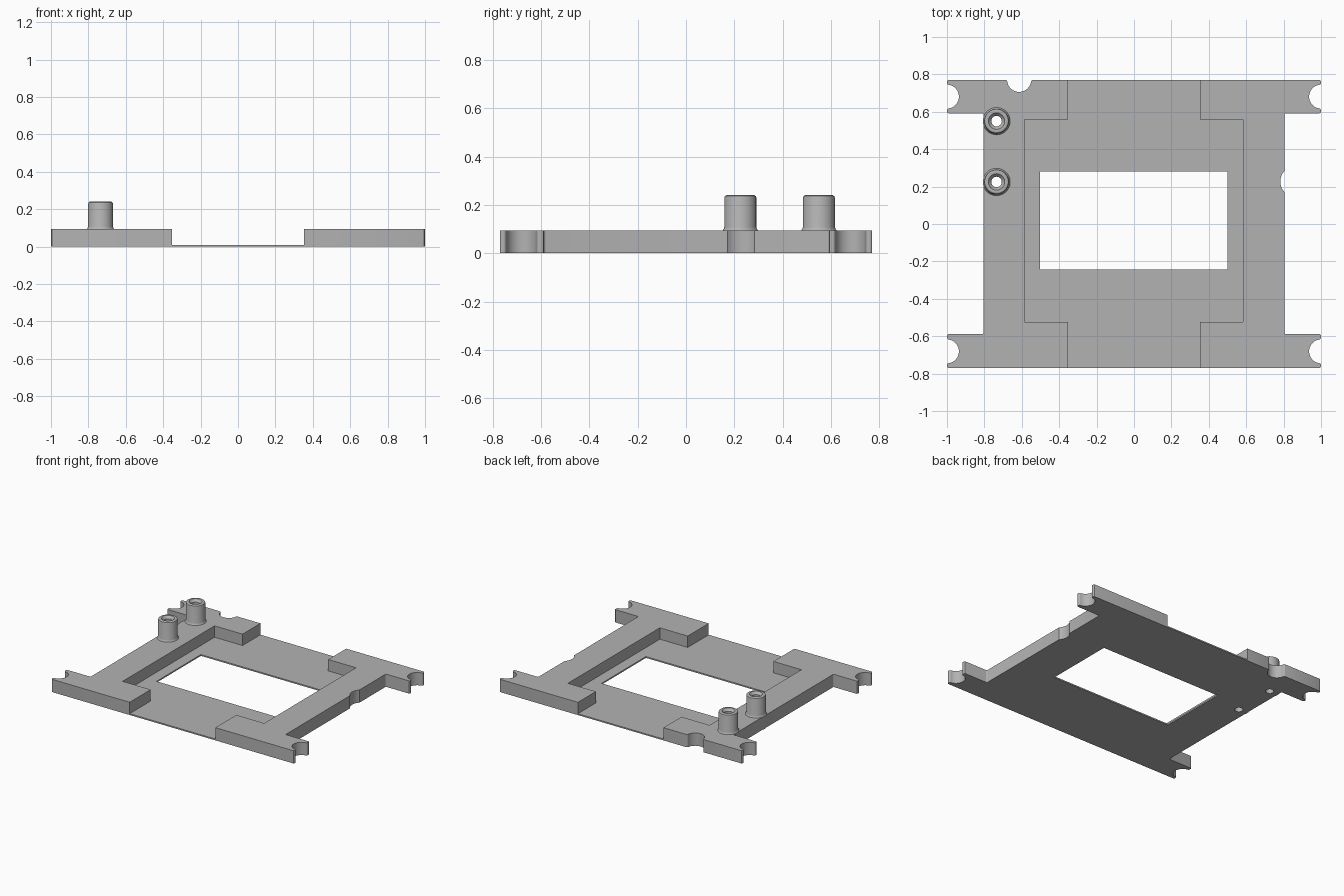
import bpy, bmesh, math

cube = bpy.data.objects.get("Cube")
if cube:
    bpy.data.objects.remove(cube, do_unlink=True)

HEIGHT = 0.095   # thick side rails
FLOOR = 0.01     # thin base sheet
HALF_Y = 0.77

grey = bpy.data.materials.new("light_grey")
grey.use_nodes = True
colour = (0.45, 0.45, 0.45, 1)
grey.diffuse_color = colour
grey.node_tree.nodes["Principled BSDF"].inputs["Base Color"].default_value = colour


def add_object(name, bm):
    bmesh.ops.recalc_face_normals(bm, faces=bm.faces)
    mesh = bpy.data.meshes.new(name)
    bm.to_mesh(mesh)
    bm.free()
    mesh.materials.append(grey)
    obj = bpy.data.objects.new(name, mesh)
    bpy.context.collection.objects.link(obj)
    return obj


def prism(name, outline, z0, z1):
    bm = bmesh.new()
    face = bm.faces.new([bm.verts.new((x, y, z0)) for x, y in outline])
    top = bmesh.ops.extrude_face_region(bm, geom=[face])
    verts = [v for v in top["geom"] if isinstance(v, bmesh.types.BMVert)]
    bmesh.ops.translate(bm, vec=(0, 0, z1 - z0), verts=verts)
    return add_object(name, bm)


def box(name, x0, x1, y0, y1, z0, z1):
    return prism(name, [(x0, y0), (x1, y0), (x1, y1), (x0, y1)], z0, z1)


def lathe(name, profile, x, y, steps=32):
    """Solid of revolution from (radius, z) rings, capped at both ends."""
    bm = bmesh.new()
    rings = []
    for r, z in profile:
        angles = [2 * math.pi * i / steps for i in range(steps)]
        rings.append([bm.verts.new((x + r * math.cos(a), y + r * math.sin(a), z)) for a in angles])
    for low, high in zip(rings, rings[1:]):
        for i in range(steps):
            j = (i + 1) % steps
            bm.faces.new((low[i], low[j], high[j], high[i]))
    bm.faces.new(rings[0])
    bm.faces.new(rings[-1])
    return add_object(name, bm)


def combine(target, tool, operation):
    mod = target.modifiers.new(operation, "BOOLEAN")
    mod.operation = operation
    mod.solver = "EXACT"
    mod.object = tool
    bpy.context.view_layer.objects.active = target
    bpy.ops.object.modifier_apply(modifier=mod.name)
    bpy.data.objects.remove(tool, do_unlink=True)


# Frame: H-shaped slab
side = [(1, -HALF_Y), (1, -0.588), (0.804, -0.588), (0.804, 0.592), (1, 0.592), (1, HALF_Y)]
frame = prism("mounting_frame", side + [(-x, y) for x, y in reversed(side)], 0, HEIGHT)

# Round notches in the arm ends, the back edge and the left rail
notches = [(sx, sy * 0.681, 0.064) for sx in (-1, 1) for sy in (-1, 1)]
notches += [(-0.614, HALF_Y, 0.064), (0.864, 0.227, 0.082)]
for x, y, r in notches:
    combine(frame, lathe("notch_cutter", [(r, -0.1), (r, 0.3)], x, y), "DIFFERENCE")

# Soften the upright outer corners
bm = bmesh.new()
bm.from_mesh(frame.data)
upright = [e for e in bm.edges
           if abs(e.verts[0].co.z - e.verts[1].co.z) > 0.09
           and len(e.link_faces) == 2 and e.calc_face_angle() > math.radians(60)]
bmesh.ops.bevel(bm, geom=upright, offset=0.009, segments=3, profile=0.5,
                affect="EDGES", clamp_overlap=False)
bm.to_mesh(frame.data)
bm.free()

# Recess down to the thin floor, then the rectangular window
combine(frame, box("recess_cutter", -0.585, 0.582, -0.523, 0.559, FLOOR, 0.3), "DIFFERENCE")
combine(frame, box("gap_cutter", -0.354, 0.352, -1, 1, FLOOR, 0.3), "DIFFERENCE")
combine(frame, box("window_cutter", -0.502, 0.5, -0.242, 0.28, -0.1, 0.3), "DIFFERENCE")

# Two standoffs with flared foot, chamfered rim and countersunk through hole
standoff = [(0.073, 0), (0.073, HEIGHT), (0.069, 0.1), (0.066, 0.108),
            (0.066, 0.23), (0.064, 0.236), (0.058, 0.24)]
bore = [(0.028, -0.1), (0.028, 0.222), (0.044, 0.24), (0.044, 0.3)]
for y in (0.225, 0.55):
    combine(frame, lathe("standoff", standoff, -0.735, y, 48), "UNION")
    combine(frame, lathe("bore_cutter", bore, -0.735, y), "DIFFERENCE")

# Single material, smooth curves with sharp edges
frame.data.materials.clear()
frame.data.materials.append(grey)
for p in frame.data.polygons:
    p.material_index = 0
bpy.ops.object.select_all(action="DESELECT")
frame.select_set(True)
bpy.context.view_layer.objects.active = frame
bpy.ops.object.shade_smooth_by_angle(angle=math.radians(30))
